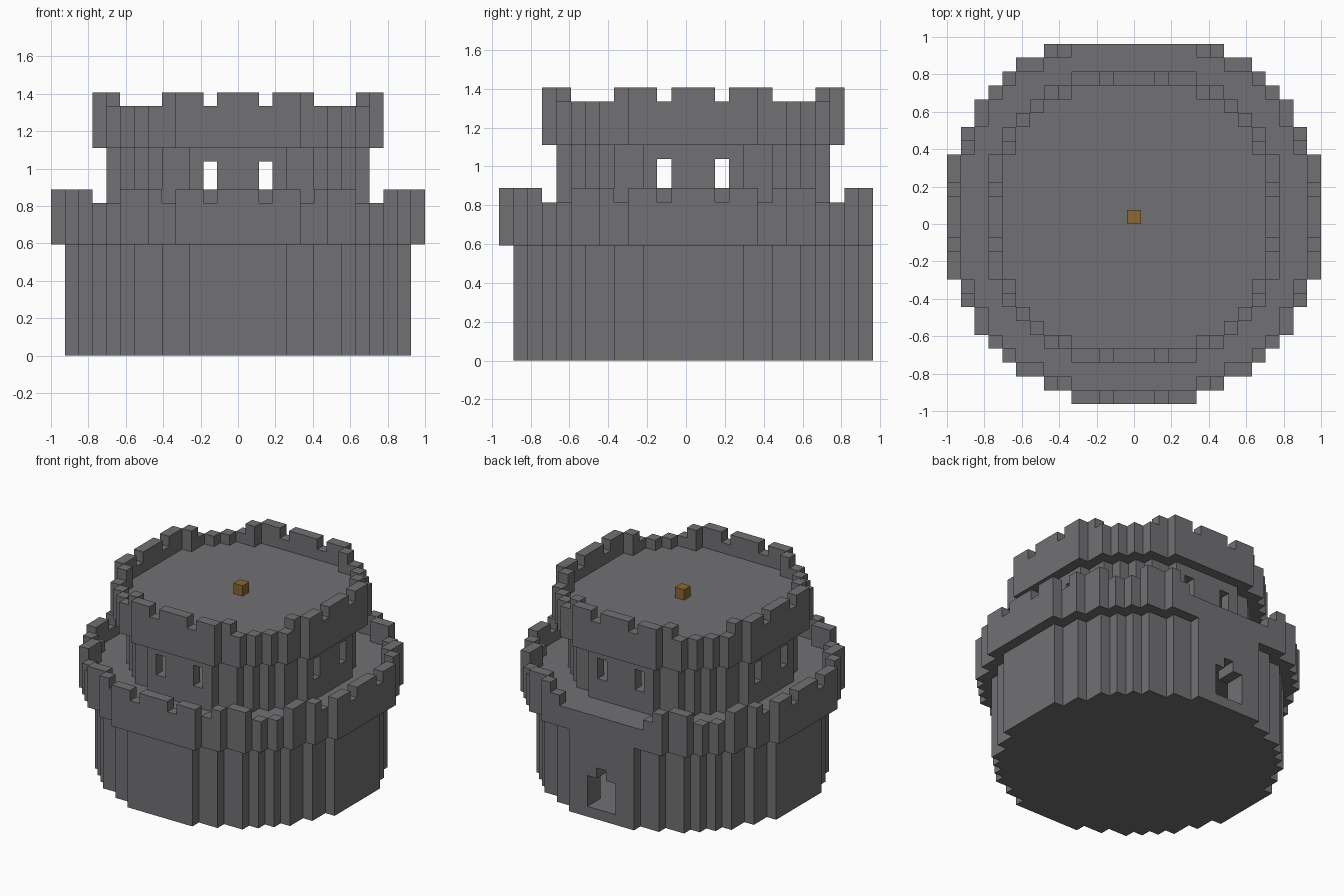
import bpy
import bmesh
from mathutils import Vector

U = 2 / 27                     # edge length of one building block
CENTRE = Vector((0, 0.5, 0))   # the round plan is centred half a block back

if "Cube" in bpy.data.objects:
    bpy.data.objects.remove(bpy.data.objects["Cube"], do_unlink=True)


def material(name, rgb):
    mat = bpy.data.materials.new(name)
    mat.use_nodes = True
    mat.diffuse_color = (*rgb, 1)
    mat.node_tree.nodes["Principled BSDF"].inputs["Base Color"].default_value = (*rgb, 1)
    return mat


STONE = material("grey stone", (0.165, 0.16, 0.17))
WOOD = material("brown wood", (0.26, 0.135, 0.03))
SIDES = [Vector(s) for s in ((1, 0, 0), (-1, 0, 0), (0, 1, 0),
                             (0, -1, 0), (0, 0, 1), (0, 0, -1))]


def disc(r2):
    """Plan cells inside a circle of squared radius r2."""
    span = range(-14, 15)
    return {(x, y) for x in span for y in span if x * x + y * y <= r2}


def inner(cells):
    """Plan cells with all four neighbours present."""
    return {(x, y) for x, y in cells
            if {(x + 1, y), (x - 1, y), (x, y + 1), (x, y - 1)} <= cells}


def fill(cells, bottom, top):
    """Stack plan cells into blocks between two levels."""
    return {(x, y, z) for x, y in cells for z in range(bottom, top)}


def crenellate(cells, bottom, gaps):
    """Two-block parapet whose upper block is missing at the gaps."""
    merlons = {c for c in cells if min(abs(c[0]), abs(c[1])) not in gaps}
    return fill(cells, bottom, bottom + 1) | fill(merlons, bottom + 1, bottom + 2)


def build(name, blocks, mat=STONE):
    """Mesh the exposed block faces and merge the flat areas."""
    bm = bmesh.new()
    for b in blocks:
        mid = Vector(b) + CENTRE + Vector((0, 0, 0.5))
        for n in SIDES:
            if tuple(int(v) for v in Vector(b) + n) in blocks:
                continue
            a = Vector((n.y, n.z, n.x)) / 2
            c = n.cross(a)
            corners = (a + c, c - a, -a - c, a - c)
            bm.faces.new([bm.verts.new((mid + n / 2 + k) * U) for k in corners])
    bmesh.ops.remove_doubles(bm, verts=bm.verts, dist=U / 100)
    bmesh.ops.dissolve_limit(bm, angle_limit=0.01, verts=bm.verts, edges=bm.edges)
    mesh = bpy.data.meshes.new(name)
    bm.to_mesh(mesh)
    bm.free()
    mesh.materials.append(mat)
    obj = bpy.data.objects.new(name, mesh)
    bpy.context.collection.objects.link(obj)


# Plans of each storey; the gallery is cut flush with the wall at the back
base = disc(155)
gallery = disc(188)
tower = disc(93)
roof = disc(119)
gallery_cut = {c for c in gallery if c[1] < 13}

# Base drum with a room and a stepped doorway in the back
door = {(x, y, z) for x in (-1, 0, 1) for y in range(9, 13)
        for z in range(1, 5 if x == 0 else 4)}
build("base_wall", fill(base, 0, 8) - fill(inner(inner(base)), 1, 8) - door)

# Overhanging gallery and its parapet
build("gallery", fill(gallery_cut, 8, 10)
      | crenellate(gallery_cut - inner(gallery), 10, {2, 5, 9}))

# Hollow upper tower with two windows on each side
room = inner(tower)
openings = {c for c in tower - room if min(abs(c[0]), abs(c[1])) == 2}
build("upper_tower", fill(tower, 10, 15) - fill(room, 12, 15) - fill(openings, 12, 14))

# Roof platform and its parapet
build("roof", fill(roof, 15, 17) | crenellate(roof - inner(roof), 17, {2, 6, 7}))

# Wooden block in the middle of the roof
build("roof_block", {(0, 0, 17)}, WOOD)
